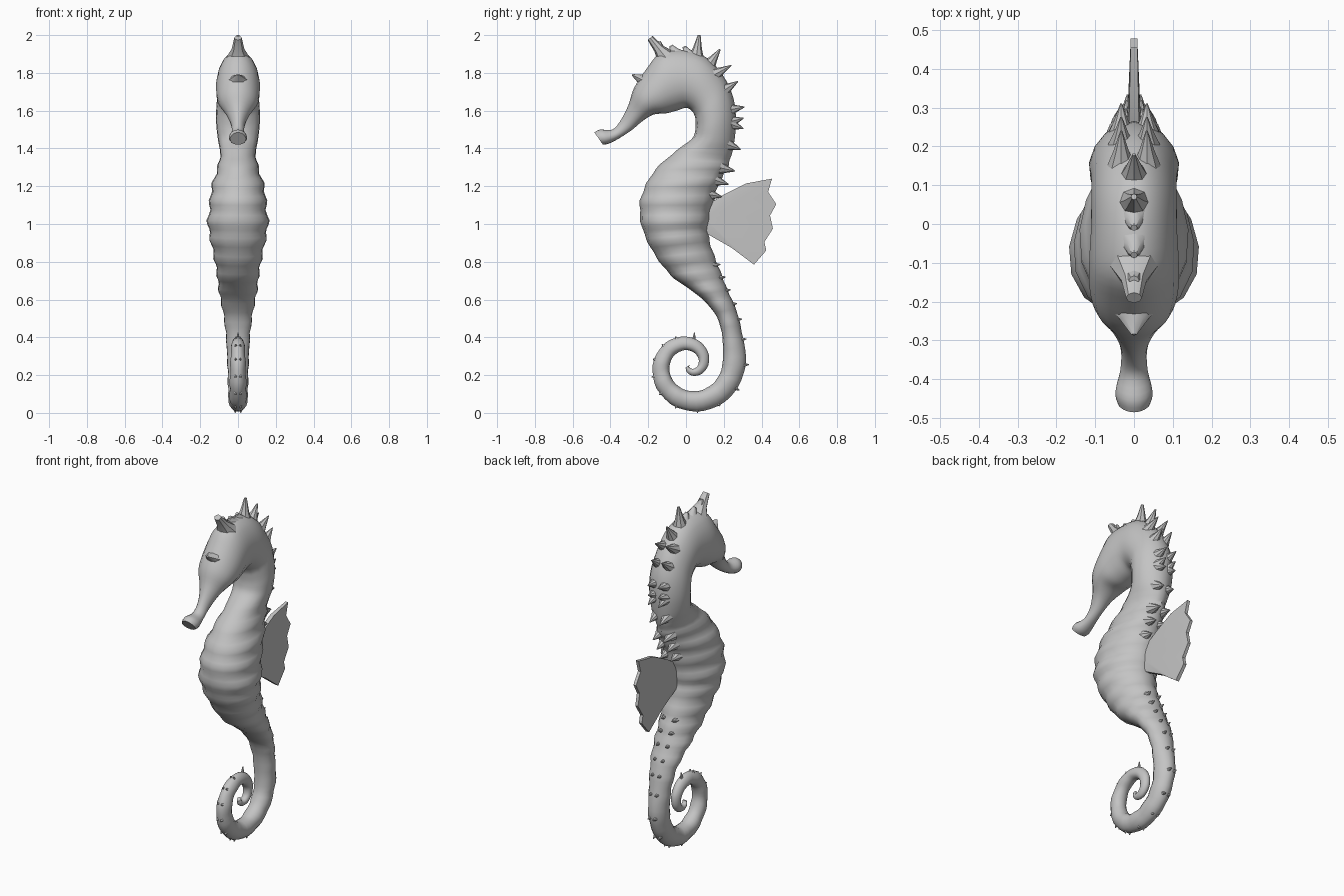
import bpy, bmesh, math
from mathutils import Vector

if "Cube" in bpy.data.objects:
    bpy.data.objects.remove(bpy.data.objects["Cube"])

skin = bpy.data.materials.new("light grey")
skin.diffuse_color = (0.55, 0.55, 0.55, 1)
skin.use_nodes = True
skin.node_tree.nodes["Principled BSDF"].inputs["Base Color"].default_value = skin.diffuse_color


def finish(bm, name, angle=40):
    bmesh.ops.recalc_face_normals(bm, faces=bm.faces)
    mesh = bpy.data.meshes.new(name)
    bm.to_mesh(mesh)
    bm.free()
    mesh.materials.append(skin)
    ob = bpy.data.objects.new(name, mesh)
    bpy.context.collection.objects.link(ob)
    bpy.ops.object.select_all(action='DESELECT')
    bpy.context.view_layer.objects.active = ob
    ob.select_set(True)
    bpy.ops.object.shade_smooth_by_angle(angle=math.radians(angle))
    return ob


# Sections from snout to tail: back y, back z, belly y, belly z, half width
keys = [
    (-.485, 1.485, -.44, 1.42, .042), (-.455, 1.50, -.41, 1.425, .048),
    (-.39, 1.50, -.36, 1.45, .035), (-.345, 1.55, -.29, 1.495, .035),
    (-.305, 1.63, -.23, 1.545, .06), (-.275, 1.72, -.17, 1.58, .10),
    (-.21, 1.82, -.11, 1.585, .115), (-.13, 1.91, -.05, 1.60, .115),
    (.0, 1.92, .0, 1.615, .11), (.11, 1.88, .03, 1.60, .11),
    (.20, 1.78, .045, 1.575, .11), (.25, 1.67, .05, 1.55, .115),
    (.265, 1.55, .05, 1.50, .115), (.255, 1.43, .03, 1.45, .105),
    (.24, 1.36, -.05, 1.39, .095), (.215, 1.29, -.16, 1.29, .11),
    (.17, 1.20, -.22, 1.19, .14), (.14, 1.10, -.245, 1.10, .15),
    (.12, 1.00, -.235, .99, .16), (.12, .93, -.20, .90, .145),
    (.15, .83, -.14, .80, .125), (.185, .74, -.06, .71, .11),
    (.22, .65, .06, .625, .10), (.265, .55, .15, .53, .08),
    (.295, .43, .19, .42, .065),
]

# Curled tail: shrinking spiral, q counts quarter turns
for i in range(15):
    q = i * 5.6 / 14
    a = -q * math.pi / 2
    r = .235 * (1 - .165 * q) ** 1.1
    h = .062 * (1 - .14 * q)
    cy, cz = math.cos(a), math.sin(a)
    keys.append((.02 + (r + h) * cy, .255 + (r + h) * cz,
                 .02 + (r - h) * cy, .255 + (r - h) * cz, h * .9))


def smooth(k, t):
    p = [keys[min(max(k + j, 0), len(keys) - 1)] for j in (-1, 0, 1, 2)]
    return [.5 * (2 * b + (c - a) * t + (2 * a - 5 * b + 4 * c - d) * t * t
                  + (3 * b - a - 3 * c + d) * t ** 3) for a, b, c, d in zip(*p)]


sections = [smooth(k, j / 4) for k in range(len(keys) - 1) for j in range(4)]
sections.append(list(keys[-1]))

# Body: one sweep with raised rings along torso and tail
bm = bmesh.new()
SIDES = 16
rings, dist, prev = [], 0, None
for n, (oy, oz, iy, iz, w) in enumerate(sections):
    mid = Vector((0, (oy + iy) / 2, (oz + iz) / 2))
    axis = Vector((0, (oy - iy) / 2, (oz - iz) / 2))
    if prev is not None:
        dist += (mid - prev).length
    prev = mid
    ripple = math.cos(dist * math.tau / .105) if 56 < n < 130 else 0
    ring = []
    for s in range(SIDES):
        a = math.tau * s / SIDES
        x = w * math.sin(a) * (1 - .12 * math.cos(a)) * (1 + .05 * ripple)
        ring.append(bm.verts.new(mid + axis * math.cos(a) * (1 + .02 * ripple)
                                 + Vector((x, 0, 0))))
    rings.append(ring)
for r0, r1 in zip(rings, rings[1:]):
    for s in range(SIDES):
        t = (s + 1) % SIDES
        bm.faces.new((r0[s], r0[t], r1[t], r1[s]))
bm.faces.new(rings[0])
bm.faces.new(rings[-1])
finish(bm, "body")

backline = [Vector((0, s[0], s[1])) for s in sections]


# Spikes: tapered cones rooted at the nearest point of the back
def spike(bm, x, y, z, radius, blunt=.1, wide=1.0):
    tip = Vector((x, y, z))
    root = min(backline, key=lambda p: (p - Vector((0, y, z))).length)
    d = (Vector((0, y, z)) - root).normalized()
    base = root - d * .035 + Vector((x, 0, 0))
    side = Vector((1, 0, 0))
    up = d.cross(side)
    loops = []
    for f, k in ((0, 1.5), (.45, .8), (1, blunt)):
        c = base.lerp(tip, f)
        loops.append([bm.verts.new(c + radius * k * (
            side * math.cos(a * math.tau / 8) * wide + up * math.sin(a * math.tau / 8)))
            for a in range(8)])
    for l0, l1 in zip(loops, loops[1:]):
        for a in range(8):
            bm.faces.new((l0[a], l0[a - 1], l1[a - 1], l1[a]))
    bm.faces.new(loops[0])
    bm.faces.new(loops[-1])


# Crown: brow horn, broad crest and single spikes
bm = bmesh.new()
spike(bm, 0, -.285, 1.79, .028, .15, 1.6)
spike(bm, 0, -.19, 1.985, .034, .5, 1.2)
spike(bm, 0, -.145, 1.965, .03, .4, 1.1)
spike(bm, 0, -.08, 1.945, .03, .3)
spike(bm, 0, -.01, 1.94, .028, .3)
spike(bm, 0, .07, 2.0, .03, .25)
spike(bm, 0, .18, 1.925, .028, .15)
finish(bm, "crown_spikes")

# Paired spikes down the neck and upper back
bm = bmesh.new()
for y, z in ((.24, 1.84), (.275, 1.755), (.31, 1.62), (.305, 1.505),
             (.29, 1.395), (.26, 1.28), (.19, 1.145), (.305, 1.56),
             (.225, 1.21)):
    for x in (-.033, .033):
        spike(bm, x, y, z, .024, .1)
finish(bm, "back_spikes")

# Small bumps down the tail
bm = bmesh.new()
for n in range(82, 128, 3):
    oy, oz, iy, iz, w = sections[n]
    d = Vector((oy - iy, oz - iz)).normalized()
    size = .016 if n < 106 else .007
    for x in (-w * .3, w * .3):
        spike(bm, x, oy + d.x * size, oz + d.y * size, .015, .15)
spike(bm, 0, .045, .425, .012, .2)
finish(bm, "tail_bumps")

# Dorsal fin: thin scalloped fan
outline = [(.09, 1.09), (.20, 1.155), (.32, 1.215), (.455, 1.24), (.435, 1.17),
           (.478, 1.105), (.445, 1.045), (.46, .975), (.415, .905),
           (.425, .86), (.36, .785), (.24, .875), (.09, .96)]
bm = bmesh.new()
hub = (.10, 1.03)
sheets = []
for sx in (-1, 1):
    c = bm.verts.new((sx * .025, *hub))
    edge = [bm.verts.new((sx * (.016 - .02 * max(0, y - .1)), y, z)) for y, z in outline]
    for a, b in zip(edge, edge[1:] + edge[:1]):
        bm.faces.new((c, a, b))
    sheets.append(edge)
for i in range(len(outline)):
    bm.faces.new((sheets[0][i - 1], sheets[0][i], sheets[1][i], sheets[1][i - 1]))
finish(bm, "dorsal_fin", 30)
